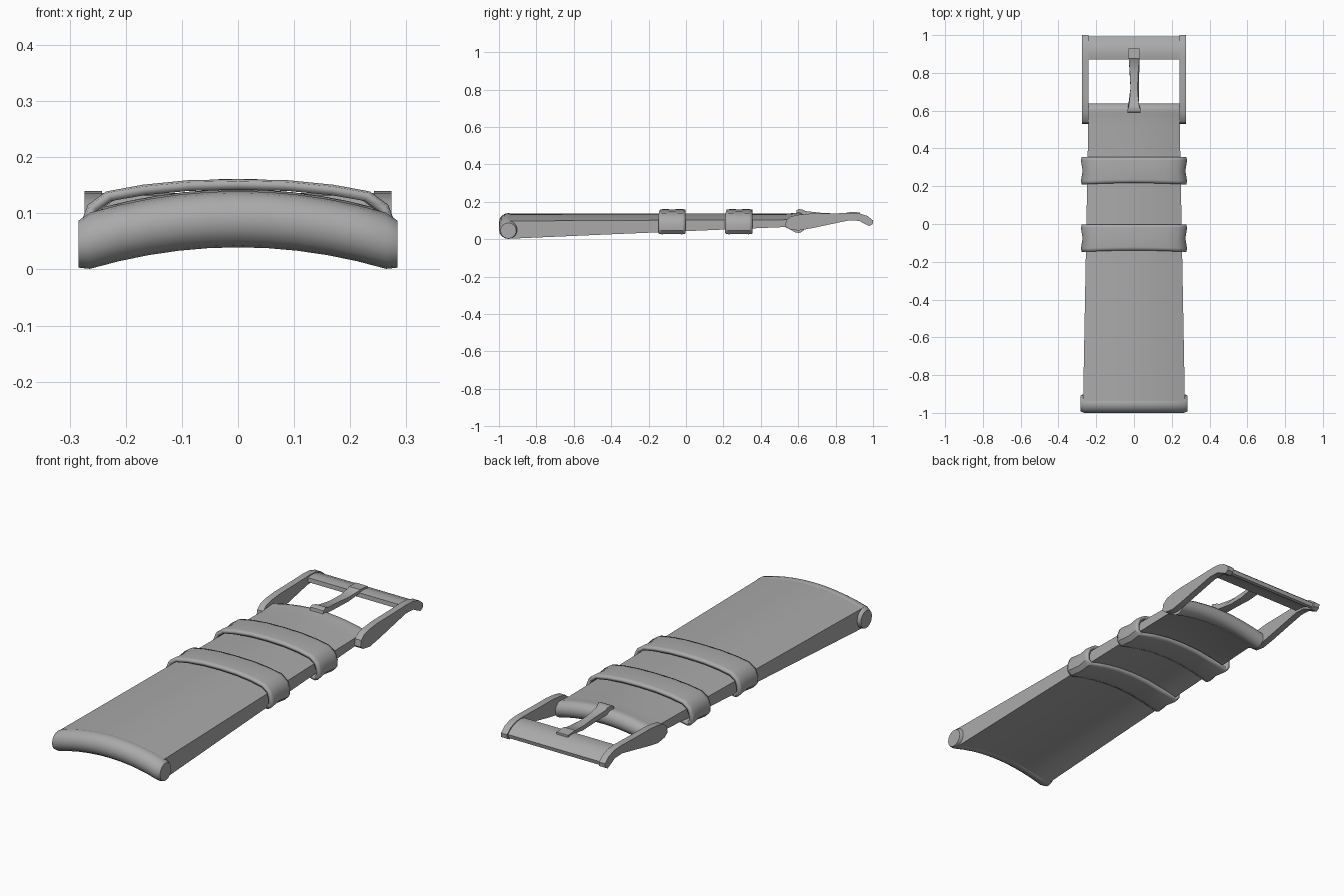
import bpy, bmesh
from math import sin, cos, pi, radians

if "Cube" in bpy.data.objects:
    bpy.data.objects.remove(bpy.data.objects["Cube"], do_unlink=True)

grey = bpy.data.materials.new("plain grey")
grey.use_nodes = True
colour = (0.4, 0.4, 0.4, 1)
grey.diffuse_color = colour
grey.node_tree.nodes["Principled BSDF"].inputs["Base Color"].default_value = colour

SAG = 0.55  # how strongly the strap arches across its width


def finish(name, bm, angle=35, closed=True):
    if closed:
        bmesh.ops.recalc_face_normals(bm, faces=bm.faces)
    me = bpy.data.meshes.new(name)
    bm.to_mesh(me)
    bm.free()
    me.materials.append(grey)
    ob = bpy.data.objects.new(name, me)
    bpy.context.collection.objects.link(ob)
    bpy.ops.object.select_all(action="DESELECT")
    ob.select_set(True)
    bpy.context.view_layer.objects.active = ob
    bpy.ops.object.shade_smooth_by_angle(angle=radians(angle))
    return ob


def bridge(bm, rings):
    for a, b in zip(rings, rings[1:]):
        n = len(a)
        for i in range(n):
            bm.faces.new((a[i], a[(i + 1) % n], b[(i + 1) % n], b[i]))


def across(name, profile, width, steps=10, sag=SAG, x0=None, dome=0.0, angle=35):
    """Sweep a side profile of (y, z) points across x, arched by sag.
    dome shrinks extra end rings towards the profile's middle."""
    bm = bmesh.new()
    cy = sum(p[0] for p in profile) / len(profile)
    cz = sum(p[1] for p in profile) / len(profile)
    stations = [(-1 + 2 * i / steps, 1.0) for i in range(steps + 1)]
    if dome:
        stations = ([(-1, 1 - dome)] + [(s * 0.93, 1.0) for s, _ in stations]
                    + [(1, 1 - dome)])
    rings = []
    for s, k in stations:
        ring = []
        for y, z in profile:
            x = s * width(y)
            if x0 is not None:
                x += x0
            ring.append(bm.verts.new((x, cy + (y - cy) * k,
                                      cz + (z - cz) * k - sag * x * x)))
        rings.append(ring)
    bridge(bm, rings)
    bm.faces.new(rings[0])
    bm.faces.new(rings[-1])
    return finish(name, bm, angle)


def arc(cy, cz, r, start, end, n):
    return [(cy + r * cos(radians(start + (end - start) * i / n)),
             cz + r * sin(radians(start + (end - start) * i / n))) for i in range(n + 1)]


# Tapered strap, rounded where it wraps the buckle pin
strap = [(-0.95, 0.042), (-0.95, 0.137), (-0.4, 0.137), (0.2, 0.137), (0.53, 0.136)]
strap += arc(0.6, 0.104, 0.039, 110, -110, 9)
strap += [(0.53, 0.097), (0.2, 0.085), (-0.4, 0.063)]
across("strap", strap, lambda y: 0.252 - 0.0185 * y)

# Rounded end that meets the case
across("case_end_tube", arc(-0.95, 0.0895, 0.05, 0, 337.5, 15),
       lambda y: 0.284, dome=0.16, angle=40)

# Two keeper loops: thin bands with a slight waist
half = [(0.09, 0.159), (0.17, 0.151), (0.235, 0.139), (0.268, 0.115), (0.281, 0.08),
        (0.279, 0.045), (0.26, 0.026), (0.17, 0.045), (0.09, 0.057)]
section = [(0, 0.161)] + half + [(0, 0.061)] + [(-x, z) for x, z in reversed(half)]
for name, middle in (("front_keeper_loop", -0.075), ("rear_keeper_loop", 0.282)):
    bm = bmesh.new()
    rings = []
    for dy, kx, dz in ((-0.073, 0.985, 0.95), (-0.055, 1, 1), (0, 0.968, 0.975),
                       (0.055, 1, 1), (0.073, 0.985, 0.95)):
        bow = lambda x: 0.008 * (1 - (x / 0.28) ** 2) if dy < 0 else 0
        rings.append([bm.verts.new((x * kx, middle + dy + bow(x),
                                    0.093 + (z - 0.093) * dz)) for x, z in section])
    bridge(bm, rings)
    bmesh.ops.recalc_face_normals(bm, faces=bm.faces)
    loop = finish(name, bm, 40, closed=False)
    band = loop.modifiers.new("thickness", "SOLIDIFY")
    band.thickness = 0.016
    band.offset = -1

# Buckle side arms
arm = [(0.53, 0.07), (0.535, 0.1), (0.56, 0.121), (0.6, 0.13), (0.66, 0.136), (0.76, 0.137),
       (0.88, 0.14), (0.93, 0.137), (0.97, 0.124), (1.0, 0.1), (0.998, 0.08), (0.98, 0.07),
       (0.955, 0.082), (0.925, 0.098), (0.87, 0.1), (0.76, 0.077), (0.67, 0.058),
       (0.6, 0.046), (0.55, 0.054)]
for side, name in ((1, "left_buckle_arm"), (-1, "right_buckle_arm")):
    across(name, arm, lambda y: 0.016, steps=1, sag=0, x0=side * 0.258)

# Buckle crossbar, curling down at its far edge
bar = [(0.87, 0.112), (0.872, 0.132), (0.9, 0.136), (0.93, 0.133), (0.965, 0.12),
       (0.992, 0.098), (0.988, 0.08), (0.975, 0.077), (0.95, 0.095), (0.92, 0.108)]
across("buckle_crossbar", bar, lambda y: 0.245, steps=1, sag=0)

# Pin through the strap end, joining the two arms
across("buckle_pin", arc(0.6, 0.085, 0.02, 0, 330, 11), lambda y: 0.25, steps=1, sag=0)

# Tongue with a wider foot and tip
tongue = [(0.588, 0.13), (0.592, 0.155), (0.605, 0.161), (0.625, 0.158), (0.64, 0.15),
          (0.72, 0.141), (0.8, 0.137), (0.87, 0.142), (0.875, 0.146), (0.93, 0.143),
          (0.93, 0.132), (0.87, 0.128), (0.8, 0.117), (0.72, 0.118), (0.64, 0.125)]


def tongue_width(y):
    if y < 0.61:
        return 0.035
    if y > 0.871:
        return 0.03
    return 0.017 + 0.08 * abs(y - 0.74)


across("buckle_tongue", tongue, tongue_width, steps=2, sag=0)
